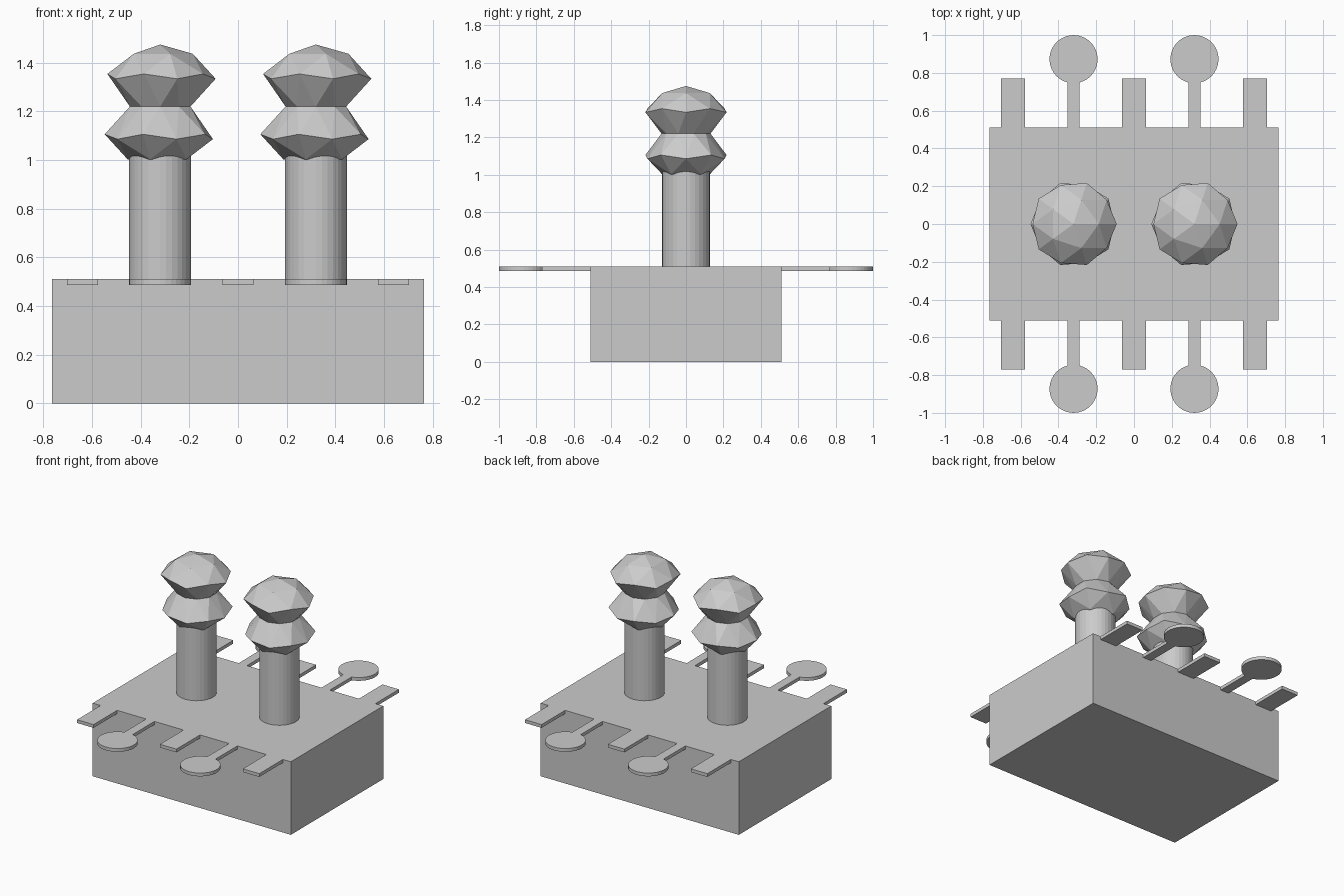
import bpy, bmesh, math
from mathutils import Matrix

if "Cube" in bpy.data.objects:
    bpy.data.objects.remove(bpy.data.objects["Cube"])

U = 0.255          # base module
TOP = 2 * U        # top of the base block
THICK = 0.023      # thickness of the flat tabs


def finish(bm, name):
    bmesh.ops.recalc_face_normals(bm, faces=bm.faces)
    me = bpy.data.meshes.new(name)
    bm.to_mesh(me)
    bm.free()
    ob = bpy.data.objects.new(name, me)
    bpy.context.collection.objects.link(ob)
    return ob


def box(name, x0, x1, y0, y1, z0, z1):
    bm = bmesh.new()
    m = Matrix.Translation(((x0 + x1) / 2, (y0 + y1) / 2, (z0 + z1) / 2)) \
        @ Matrix.Diagonal((x1 - x0, y1 - y0, z1 - z0, 1))
    bmesh.ops.create_cube(bm, size=1, matrix=m)
    return finish(bm, name)


def round_tab(name, x, side):
    # stem and disc drawn as one outline, then extruded
    r, w, cy = U / 2, U / 8, 1 - U / 2
    a = math.asin(w / r)
    n = 32
    start = -math.pi / 2 + a
    sweep = 2 * math.pi - 2 * a
    pts = [(-w, 2 * U), (w, 2 * U)]
    pts += [(r * math.cos(start + sweep * i / n), cy + r * math.sin(start + sweep * i / n))
            for i in range(n + 1)]
    bm = bmesh.new()
    f = bm.faces.new([bm.verts.new((x + px, side * py, TOP - THICK)) for px, py in pts])
    ext = bmesh.ops.extrude_face_region(bm, geom=[f], use_keep_orig=True)
    top = [v for v in ext["geom"] if isinstance(v, bmesh.types.BMVert)]
    bmesh.ops.translate(bm, verts=top, vec=(0, 0, THICK))
    return finish(bm, name)


def post(name, x):
    z0, z1 = TOP, 4 * U
    bm = bmesh.new()
    bmesh.ops.create_cone(bm, cap_ends=True, segments=32, radius1=U / 2, radius2=U / 2,
                          depth=z1 - z0, matrix=Matrix.Translation((x, 0, (z0 + z1) / 2)))
    return finish(bm, name)


def knob(name, x):
    # faceted ball with its equator pinched into a waist
    bm = bmesh.new()
    bmesh.ops.create_icosphere(bm, subdivisions=2, radius=U)
    for v in bm.verts:
        if abs(v.co.z) < 0.01:
            v.co *= 0.131 / v.co.length
    bmesh.ops.translate(bm, verts=bm.verts, vec=(x, 0, 1.22))
    return finish(bm, name)


# base block
box("base_block", -3 * U, 3 * U, -2 * U, 2 * U, 0, TOP)

# posts with pinched knobs
for x, lr in ((-0.32, "left"), (0.32, "right")):
    post("post_" + lr, x)
    knob("knob_" + lr, x)

# flat tabs along front and back edges
for side, fb in ((-1, "front"), (1, "back")):
    for x, lr in ((-0.64, "left"), (0, "middle"), (0.64, "right")):
        y0, y1 = sorted((side * 2 * U, side * 0.77))
        box(f"straight_tab_{fb}_{lr}", x - U / 4, x + U / 4, y0, y1, TOP - THICK, TOP)
    for x, lr in ((-0.32, "left"), (0.32, "right")):
        round_tab(f"round_tab_{fb}_{lr}", x, side)
